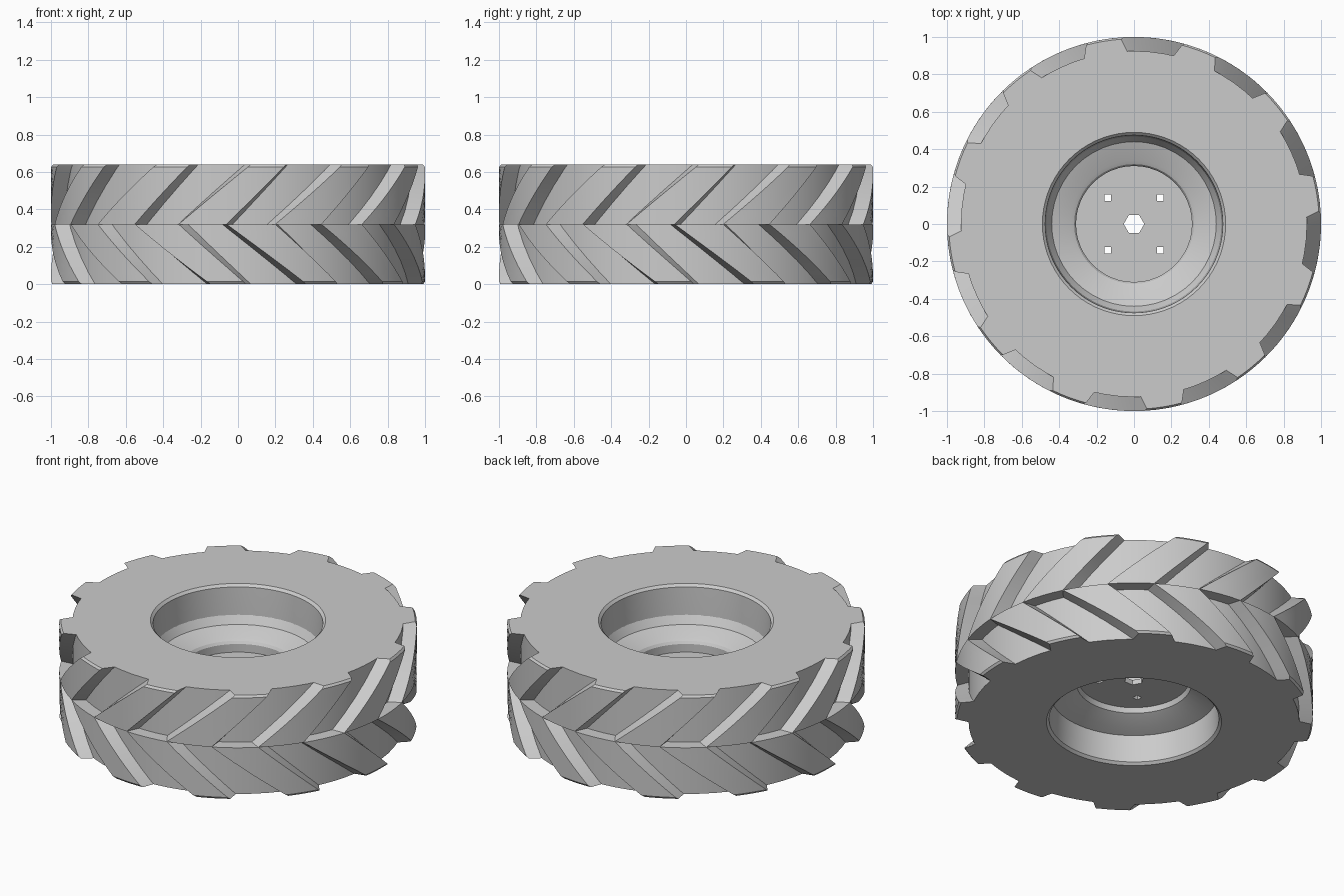
import bpy, bmesh
from math import radians, cos, sin, pi
from mathutils import Matrix, Vector

HEIGHT = 0.64
MID = HEIGHT / 2
FLOOR = 0.925
LUGS = 12

cube = bpy.data.objects.get("Cube")
if cube:
    bpy.data.objects.remove(cube, do_unlink=True)


def finish(name, bm):
    bmesh.ops.remove_doubles(bm, verts=bm.verts, dist=0.0001)
    bmesh.ops.recalc_face_normals(bm, faces=bm.faces)
    mesh = bpy.data.meshes.new(name)
    bm.to_mesh(mesh)
    bm.free()
    obj = bpy.data.objects.new(name, mesh)
    bpy.context.collection.objects.link(obj)
    return obj


def lathe(name, profile, steps):
    """Spin a closed (radius, z) outline around the z axis."""
    bm = bmesh.new()
    verts = [bm.verts.new((r, 0, z)) for r, z in profile]
    edges = [bm.edges.new((a, b)) for a, b in zip(verts, verts[1:] + verts[:1])
             if a.co.x + b.co.x > 0]
    bmesh.ops.spin(bm, geom=verts + edges, cent=(0, 0, 0), axis=(0, 0, 1),
                   angle=2 * pi, steps=steps, use_merge=True)
    return finish(name, bm)


def smooth(obj):
    bpy.ops.object.select_all(action='DESELECT')
    obj.select_set(True)
    bpy.context.view_layer.objects.active = obj
    bpy.ops.object.shade_smooth_by_angle(angle=radians(25))


def polar(r, degrees, z):
    a = radians(degrees - 90)
    return Vector((r * cos(a), r * sin(a), z))


def tread(name, z_rim, mid_angle, rim_angle, mid_width, rim_width):
    """One ring of slanted lugs running from the middle line to a rim."""
    bm = bmesh.new()
    rows = 8
    for k in range(LUGS):
        turn = 360 / LUGS * k
        sections = []
        for i in range(rows + 1):
            # The last row is a small bevel against the sidewall
            t = min(i / (rows - 1), 1) * 0.96 if i < rows else 1
            z = MID + (z_rim - MID) * t
            top = 0.99 if i == rows else 1.0
            centre = turn + mid_angle + (rim_angle - mid_angle) * t
            half = (mid_width + (rim_width - mid_width) * t) / 2
            points = [polar(FLOOR - 0.01, centre - half - 2, z)]
            points += [polar(top, centre + half * s / 2, z) for s in range(-2, 3)]
            points += [polar(FLOOR - 0.01, centre + half + 2, z)]
            sections.append([bm.verts.new(p) for p in points])
        for low, high in zip(sections, sections[1:]):
            for j in range(len(low)):
                n = (j + 1) % len(low)
                bm.faces.new((low[j], low[n], high[n], high[j]))
        bm.faces.new(sections[0])
        bm.faces.new(sections[-1])
    return finish(name, bm)


# Tyre carcass with its wide bore
tyre = lathe("tyre_body", [
    (FLOOR, 0), (FLOOR, HEIGHT), (0.49, HEIGHT), (0.475, HEIGHT - 0.015),
    (0.465, 0.4), (0.465, 0.24), (0.475, 0.015), (0.49, 0)], 72)
smooth(tyre)

# Slanted lugs, staggered by almost half a pitch between the two halves
smooth(tread("upper_lugs", HEIGHT, -11, 9.5, 15, 11))
smooth(tread("lower_lugs", 0, -26, -3, 15, 11))

# Dished wheel: stepped ledge around a flat centre plate
hub = lathe("wheel_hub", [
    (0, 0.27), (0.31, 0.27), (0.32, 0.24), (0.34, 0.23), (0.41, 0.2),
    (0.47, 0.18), (0.47, 0.46), (0.44, 0.41), (0.34, 0.375), (0.32, 0.365),
    (0.31, 0.35), (0.31, 0.3), (0, 0.3)], 48)

# Axle hole and four square bolt holes
bm = bmesh.new()
hole = Matrix.Translation((0, 0, 0.28)) @ Matrix.Rotation(radians(30), 4, 'Z')
bmesh.ops.create_cone(bm, cap_ends=True, segments=6, radius1=0.055,
                      radius2=0.055, depth=0.4, matrix=hole)
for x in (-0.14, 0.14):
    for y in (-0.14, 0.14):
        place = Matrix.Translation((x, y, 0.28)) @ Matrix.Diagonal((0.035, 0.035, 0.4, 1))
        bmesh.ops.create_cube(bm, size=1, matrix=place)
cutter = finish("hole_cutter", bm)
cutter.hide_render = True
cut = hub.modifiers.new("holes", 'BOOLEAN')
cut.operation = 'DIFFERENCE'
cut.solver = 'EXACT'
cut.object = cutter
bpy.context.view_layer.objects.active = hub
bpy.ops.object.modifier_apply(modifier=cut.name)
bpy.data.objects.remove(cutter, do_unlink=True)
smooth(hub)
